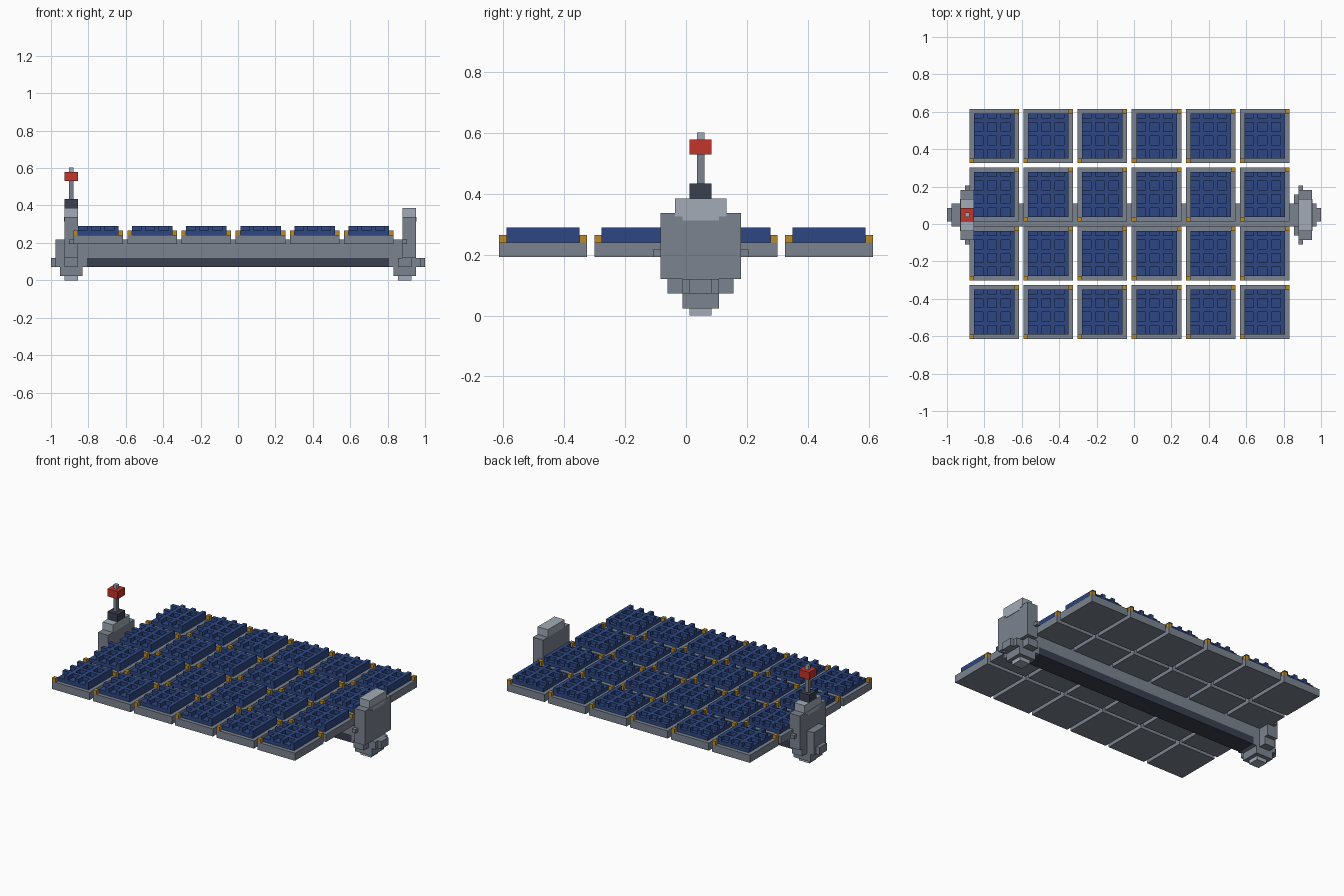
import bpy, bmesh
from mathutils import Vector

cube = bpy.data.objects.get("Cube")
if cube:
    bpy.data.objects.remove(cube, do_unlink=True)

U = 2 / 83                        # one grid cell
ORIGIN = Vector((-41.5, -25.5, 0))


def material(name, rgb):
    m = bpy.data.materials.new(name)
    m.use_nodes = True
    m.diffuse_color = (*rgb, 1)
    m.node_tree.nodes["Principled BSDF"].inputs["Base Color"].default_value = (*rgb, 1)
    return m


GREY = material("mid grey", (0.20, 0.23, 0.28))
LIGHT = material("light grey", (0.36, 0.41, 0.47))
DARK = material("dark slate", (0.042, 0.050, 0.080))
BLUE = material("solar blue", (0.026, 0.062, 0.225))
GOLD = material("gold", (0.50, 0.26, 0.02))
RED = material("red", (0.54, 0.035, 0.025))


def build(name, mat, boxes):
    """One object from boxes given as (x0, x1, y0, y1, z0, z1) in grid cells."""
    bm = bmesh.new()
    for x0, x1, y0, y1, z0, z1 in boxes:
        verts = bmesh.ops.create_cube(bm, size=1)["verts"]
        size = Vector((x1 - x0, y1 - y0, z1 - z0))
        mid = Vector((x0 + x1, y0 + y1, z0 + z1)) / 2
        for v in verts:
            v.co = (v.co * size + mid + ORIGIN) * U
    return finish(name, mat, bm)


def finish(name, mat, bm):
    me = bpy.data.meshes.new(name)
    bm.to_mesh(me)
    bm.free()
    me.materials.append(mat)
    ob = bpy.data.objects.new(name, me)
    bpy.context.collection.objects.link(ob)
    return ob


def cell_sheet(name, x, y):
    """Blue cell block with raised ribs, cut from a grid of 9 x 10 cells."""
    ribs_x, ribs_y = (2, 5, 8), (2, 5, 8)
    bm = bmesh.new()

    def level(i, j):
        if not (0 <= i < 9 and 0 <= j < 10):
            return 10
        return 12 if i in ribs_x or j in ribs_y else 11

    def quad(*pts):
        bm.faces.new([bm.verts.new((Vector(p) + Vector((x, y, 0)) + ORIGIN) * U) for p in pts])

    for i in range(9):
        for j in range(10):
            h = level(i, j)
            quad((i, j, h), (i + 1, j, h), (i + 1, j + 1, h), (i, j + 1, h))
            # step walls down to lower neighbours
            sides = (((1, 0), (i + 1, j), (i + 1, j + 1)), ((-1, 0), (i, j + 1), (i, j)),
                     ((0, 1), (i + 1, j + 1), (i, j + 1)), ((0, -1), (i, j), (i + 1, j)))
            for (di, dj), a, b in sides:
                low = level(i + di, j + dj)
                if low < h:
                    quad((*a, low), (*b, low), (*b, h), (*a, h))
    bmesh.ops.remove_doubles(bm, verts=bm.verts, dist=1e-5)
    bmesh.ops.dissolve_limit(bm, angle_limit=0.01, verts=bm.verts, edges=bm.edges)
    return finish(name, BLUE, bm)


# Solar panels: 6 columns by 4 rows
for c in range(6):
    for r in range(4):
        x, y = 5 + 12 * c, 13 * r
        tag = f"{c + 1}_{r + 1}"
        build("panel_frame_" + tag, GREY, [(x, x + 11, y, y + 12, 8, 10)])
        cell_sheet("panel_cells_" + tag, x + 1, y + 1)
        build("panel_clips_" + tag, GOLD, [(x, x + 1, y, y + 1, 10, 11),
                                           (x + 10, x + 11, y + 11, y + 12, 10, 11)])

# Central beam with dark keel
build("beam", GREY, [(6, 78, 25, 30, 5, 9)])
build("beam_keel", DARK, [(8, 75, 25, 30, 3, 5)])

# End towers
for side, tx in (("right", 3), ("left", 78)):
    build(side + "_tower", GREY, [(tx, tx + 3, 22, 33, 5, 14)])
    build(side + "_tower_cap", LIGHT, [(tx, tx + 3, 24, 31, 14, 16)])
    outer = tx - 0.1 if side == "right" else tx + 3
    build(side + "_tower_cap_plate", LIGHT, [(outer, outer + 0.1, 25, 30, 13, 14),
                                             (outer, outer + 0.1, 24, 31, 13.5, 14)])
    tab = 4 if side == "right" else 78
    build(side + "_tower_tabs", GREY, [(tab, tab + 1, 21, 22, 8, 9),
                                       (tab, tab + 1, 33, 34, 8, 9)])


def mirrored(boxes, flip):
    return [(83 - b[1], 83 - b[0], *b[2:]) if flip else b for b in boxes]


# Thruster pods under each tower
for side, flip in (("right", False), ("left", True)):
    build(side + "_pod", GREY, mirrored([(1, 8, 25, 30, 3, 5), (3, 6, 23, 32, 3, 5),
                                         (2, 7, 25, 30, 1, 3)], flip))
    build(side + "_pod_tip", GREY, mirrored([(0, 1, 26, 29, 3, 5)], flip))
    build(side + "_pod_foot", LIGHT, mirrored([(3, 6, 26, 29, 0, 1)], flip))
build("right_tower_side_box", GREY, [(1, 3, 25, 30, 5, 9)])

# Beacon mast on the right tower
build("mast_base", DARK, [(3, 6, 26, 29, 16, 18)])
build("mast_pole", GREY, [(4, 5, 27, 28, 18, 22)])
build("beacon", RED, [(3, 6, 26, 29, 22, 24)])
build("mast_tip", LIGHT, [(4, 5, 27, 28, 24, 25)])
